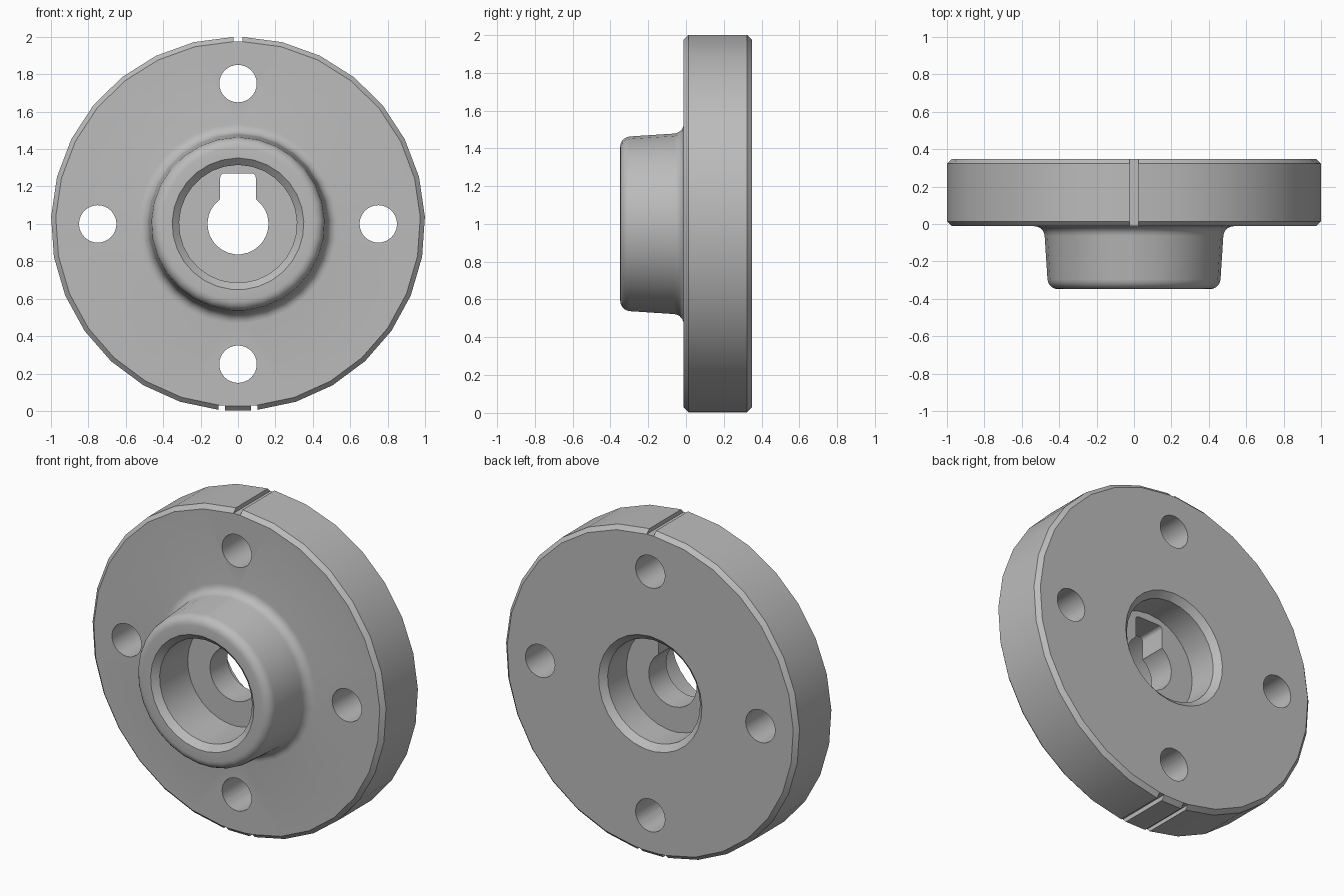
import bpy, bmesh, math
from mathutils import Matrix, Vector

cube = bpy.data.objects.get("Cube")
if cube:
    bpy.data.objects.remove(cube)

steel = bpy.data.materials.new("plain_grey")
steel.use_nodes = True
grey = (0.5, 0.5, 0.5, 1)
steel.diffuse_color = grey
steel.node_tree.nodes["Principled BSDF"].inputs["Base Color"].default_value = grey


def finish(name, bm):
    bmesh.ops.recalc_face_normals(bm, faces=bm.faces)
    mesh = bpy.data.meshes.new(name)
    bm.to_mesh(mesh)
    bm.free()
    mesh.materials.append(steel)
    ob = bpy.data.objects.new(name, mesh)
    bpy.context.collection.objects.link(ob)
    return ob


def arc(r, y, radius, start, end, steps=5):
    """Rounded profile corner about centre (r, y), angles in degrees."""
    pts = []
    for i in range(steps + 1):
        a = math.radians(start + (end - start) * i / steps)
        pts.append((r + radius * math.cos(a), y + radius * math.sin(a)))
    return pts


def lathe(name, profile, angles):
    """Closed (radius, y) profile swept around the y axis at z = 1."""
    bm = bmesh.new()
    rings = [[bm.verts.new((r * math.sin(a), y, 1 + r * math.cos(a)))
              for r, y in profile] for a in angles]
    n = len(profile)
    for k, ring in enumerate(rings):
        nxt = rings[(k + 1) % len(rings)]
        for i in range(n):
            j = (i + 1) % n
            bm.faces.new((ring[i], ring[j], nxt[j], nxt[i]))
    return finish(name, bm)


def box(name, x0, x1, z0, z1, corner=0):
    """Cutting block running along y, with optional rounded upper corners."""
    bm = bmesh.new()
    bmesh.ops.create_cube(bm, size=1)
    bm.transform(Matrix.Translation(((x0 + x1) / 2, 0, (z0 + z1) / 2))
                 @ Matrix.Diagonal((x1 - x0, 1.2, z1 - z0, 1)))
    if corner:
        mid = (z0 + z1) / 2
        edges = [e for e in bm.edges
                 if all(v.co.z > mid for v in e.verts)
                 and abs(e.verts[0].co.x - e.verts[1].co.x) < 0.001]
        bmesh.ops.bevel(bm, geom=edges, offset=corner, segments=4,
                        profile=0.5, affect='EDGES')
    return finish(name, bm)


def drill(name, x, z, radius):
    bm = bmesh.new()
    bmesh.ops.create_cone(bm, cap_ends=True, segments=32, radius1=radius,
                          radius2=radius, depth=1.2)
    bm.transform(Matrix.Translation((x, 0, z)) @ Matrix.Rotation(math.pi / 2, 4, 'X'))
    return finish(name, bm)


# Flange, hub and stepped bore as one turned body
FRONT, FACE, BACK = -0.348, -0.012, 0.348
WEB_FRONT, WEB_BACK = -0.04, 0.13
BORE, MOUTH, HOLE, CH = 0.315, 0.352, 0.163, 0.025
profile = [(HOLE, WEB_FRONT), (BORE, WEB_FRONT), (BORE, FRONT + 0.035), (MOUTH, FRONT)]
profile += arc(0.408, FRONT + 0.055, 0.055, -90, -3)
profile += arc(0.533, FACE - 0.055, 0.055, 177, 90)
profile += [(1 - CH, FACE), (1, FACE + CH), (1, BACK - CH), (1 - CH, BACK),
            (MOUTH, BACK), (BORE, BACK - 0.035), (BORE, WEB_BACK), (HOLE, WEB_BACK)]

half = [math.radians(1.3 + 173 * k / 14) for k in range(15)] + [math.radians(176)]
angles = half + [2 * math.pi - a for a in reversed(half)]
body = lathe("flanged_hub", profile, angles)

# Bolt holes, keyway, top mark and pair of bottom marks
cutters = [drill("bolt_hole_cutter", 0.75 * math.sin(k * math.pi / 2),
                 1 + 0.75 * math.cos(k * math.pi / 2), 0.1) for k in range(4)]
cutters.append(box("keyway_cutter", -0.095, 0.095, 1.0, 1.27, 0.022))
cutters.append(box("top_mark_cutter", -0.023, 0.023, 1.975, 2.1))
for s in (-1, 1):
    x0, x1 = sorted((s * 0.07, s * 0.104))
    cutters.append(box("bottom_mark_cutter", x0, x1, -0.1, 0.03))

bpy.ops.object.select_all(action='DESELECT')
body.select_set(True)
bpy.context.view_layer.objects.active = body
for c in cutters:
    c.hide_render = True
    mod = body.modifiers.new("cut", 'BOOLEAN')
    mod.operation = 'DIFFERENCE'
    mod.solver = 'EXACT'
    mod.object = c
    bpy.ops.object.modifier_apply(modifier=mod.name)
for c in cutters:
    bpy.data.objects.remove(c)
bpy.ops.object.shade_smooth_by_angle(angle=math.radians(30))
